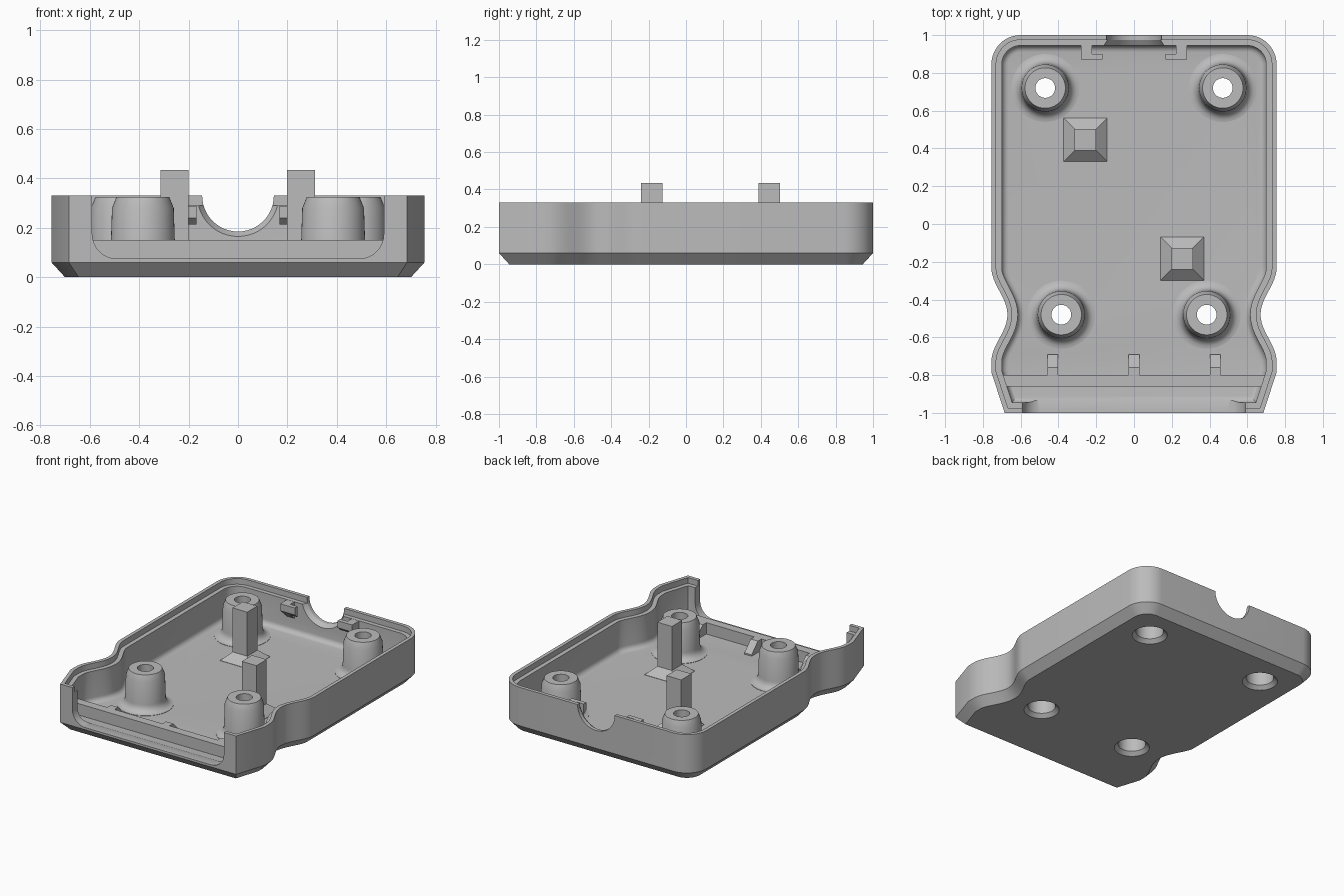
import bpy, bmesh
from math import sin, cos, pi, radians
from mathutils import Vector

if "Cube" in bpy.data.objects:
    bpy.data.objects.remove(bpy.data.objects["Cube"])

grey = bpy.data.materials.new("light grey plastic")
grey.use_nodes = True
grey.diffuse_color = (0.5, 0.5, 0.5, 1)
grey.node_tree.nodes["Principled BSDF"].inputs["Base Color"].default_value = (0.5, 0.5, 0.5, 1)

TOP, LEDGE, FLOOR, WALL = 0.33, 0.29, 0.07, 0.055
RIDGE = 0.15


def loft(name, rings, closed=False):
    """Skin equal-length rings of points; cap the ends, or join last to first."""
    bm = bmesh.new()
    loops = [[bm.verts.new(p) for p in ring] for ring in rings]
    pairs = list(zip(loops, loops[1:]))
    if closed:
        pairs.append((loops[-1], loops[0]))
    else:
        bm.faces.new(loops[0])
        bm.faces.new(loops[-1])
    n = len(loops[0])
    for a, b in pairs:
        for i in range(n):
            j = (i + 1) % n
            bm.faces.new((a[i], a[j], b[j], b[i]))
    bmesh.ops.recalc_face_normals(bm, faces=bm.faces)
    mesh = bpy.data.meshes.new(name)
    bm.to_mesh(mesh)
    bm.free()
    mesh.materials.append(grey)
    ob = bpy.data.objects.new(name, mesh)
    bpy.context.collection.objects.link(ob)
    return ob


def activate(ob):
    bpy.ops.object.select_all(action='DESELECT')
    ob.select_set(True)
    bpy.context.view_layer.objects.active = ob


def smooth(ob, angle=28):
    activate(ob)
    bpy.ops.object.shade_smooth_by_angle(angle=radians(angle))


def cut(ob, cutter):
    cutter.hide_render = True
    mod = ob.modifiers.new("cut", 'BOOLEAN')
    mod.operation = 'DIFFERENCE'
    mod.solver = 'EXACT'
    mod.object = cutter
    activate(ob)
    bpy.ops.object.modifier_apply(modifier=mod.name)
    bpy.data.objects.remove(cutter)


def circle(x, y, z, r, n=48):
    return [(x + r * cos(2 * pi * i / n), y + r * sin(2 * pi * i / n), z) for i in range(n)]


def square(x, y, z, h):
    return [(x - h, y - h, z), (x + h, y - h, z), (x + h, y + h, z), (x - h, y + h, z)]


def along_x(name, profile, x0, x1):
    """Extrude a y-z profile between two x positions."""
    return loft(name, [[(x, y, z) for y, z in profile] for x in (x0, x1)])


def offset(points, d):
    """Move a counter-clockwise outline inwards by d."""
    out = []
    for i, p in enumerate(points):
        a = (p - points[i - 1]).normalized()
        b = (points[(i + 1) % len(points)] - p).normalized()
        na, nb = Vector((-a.y, a.x)), Vector((-b.y, b.x))
        out.append(p + (na + nb) * (d / (1 + na.dot(nb))))
    return out


# Outline: tapered front, waisted sides, rounded back corners
half = [Vector((0.685, -1)), Vector((0.755, -0.785))]
for i in range(25):
    t = i / 12 - 1
    half.append(Vector((0.755 - 0.0425 * (1 + cos(pi * t)), -0.48 + 0.25 * t)))
for i in range(13):
    a = pi / 2 * i / 12
    half.append(Vector((0.6 + 0.155 * cos(a), 0.845 + 0.155 * sin(a))))
outline = half + [Vector((-p.x, p.y)) for p in reversed(half)]

# Tray: chamfered base, stepped rim, filleted floor
section = [(0.055, 0), (0, 0.06), (0, TOP), (0.025, TOP), (0.025, LEDGE), (WALL, LEDGE)]
R = 0.035
for i in range(6):
    a = pi / 2 * i / 5
    section.append((WALL + R * (1 - cos(a)), FLOOR + R * (1 - sin(a))))
tray = loft("tray", [[(p.x, p.y, z) for p in offset(outline, d)] for d, z in section])

# Wide front opening with rounded lower corners
mouth = [(-0.59, 0.5)]
for side, start in ((-1, pi), (1, 1.5 * pi)):
    for i in range(9):
        a = start + pi / 2 * i / 8
        mouth.append((side * 0.49 + 0.1 * cos(a), 0.175 + 0.1 * sin(a)))
mouth.append((0.59, 0.5))
cut(tray, loft("mouth_cutter", [[(x, y, z) for x, z in mouth] for y in (-1.1, -0.87)]))

# Round cable notch at the back, flared on the inside
rings = [[(x, y, TOP + v) for x, v, _ in circle(0, 0, 0, r)]
         for y, r in ((0.9, 0.165), (0.945, 0.165), (0.975, 0.145), (1.1, 0.145))]
cut(tray, loft("notch_cutter", rings))

# Screw standoffs with countersunk bores
standoff = [(0.09, 0.03), (0.09, 0.25), (0.052, 0.25), (0.052, 0.325), (0.107, 0.325), (0.125, 0.28), (0.13, 0.125)]
for i in range(1, 6):
    a = pi / 2 * i / 5
    standoff.append((0.13 + 0.05 * (1 - cos(a)), FLOOR + 0.002 + 0.053 * (1 - sin(a))))
standoff.append((0.18, 0.03))
bore = [(0.125, -0.01), (0.09, 0.025), (0.09, 0.12)]
for end, x, y in (("back", 0.47, 0.72), ("front", 0.385, -0.48)):
    for side, s in (("left", 1), ("right", -1)):
        cut(tray, loft("bore_cutter", [circle(s * x, y, z, r) for r, z in bore]))
        smooth(loft(f"{end}_{side}_standoff", [circle(s * x, y, z, r) for r, z in standoff], closed=True), 22)
smooth(tray)

# Square support posts on flared feet
for name, x, y in (("back_post", -0.257, 0.445), ("front_post", 0.255, -0.183)):
    steps = ((0.115, 0.05), (0.115, FLOOR + 0.002), (0.057, FLOOR + 0.055), (0.057, 0.435))
    loft(name, [square(x, y, z, h) for h, z in steps])

# Low ridge behind the opening, with three sloped ribs
along_x("front_ridge", [(-0.86, 0.05), (-0.8, 0.05), (-0.8, RIDGE), (-0.86, RIDGE)], -0.69, 0.69)
rib = [(-0.82, 0.05), (-0.69, 0.05), (-0.69, FLOOR + 0.01), (-0.76, RIDGE), (-0.82, RIDGE)]
for name, x in (("right_rib", -0.43), ("middle_rib", 0), ("left_rib", 0.43)):
    along_x(name, rib, x - 0.028, x + 0.028)

# Hooked tabs beside the notch, with sloping undersides
hook = [(0.28, 0.87), (0.28, 0.96), (0.223, 0.96), (0.223, 0.9), (0.167, 0.9), (0.167, 0.87)]
for side, s in (("left", 1), ("right", -1)):
    lower = [(s * x, y, 0.24 - (y - 0.87) * 0.9) for x, y in hook]
    upper = [(s * x, y, LEDGE - 0.001) for x, y in hook]
    loft(f"{side}_hook_tab", [lower, upper])
